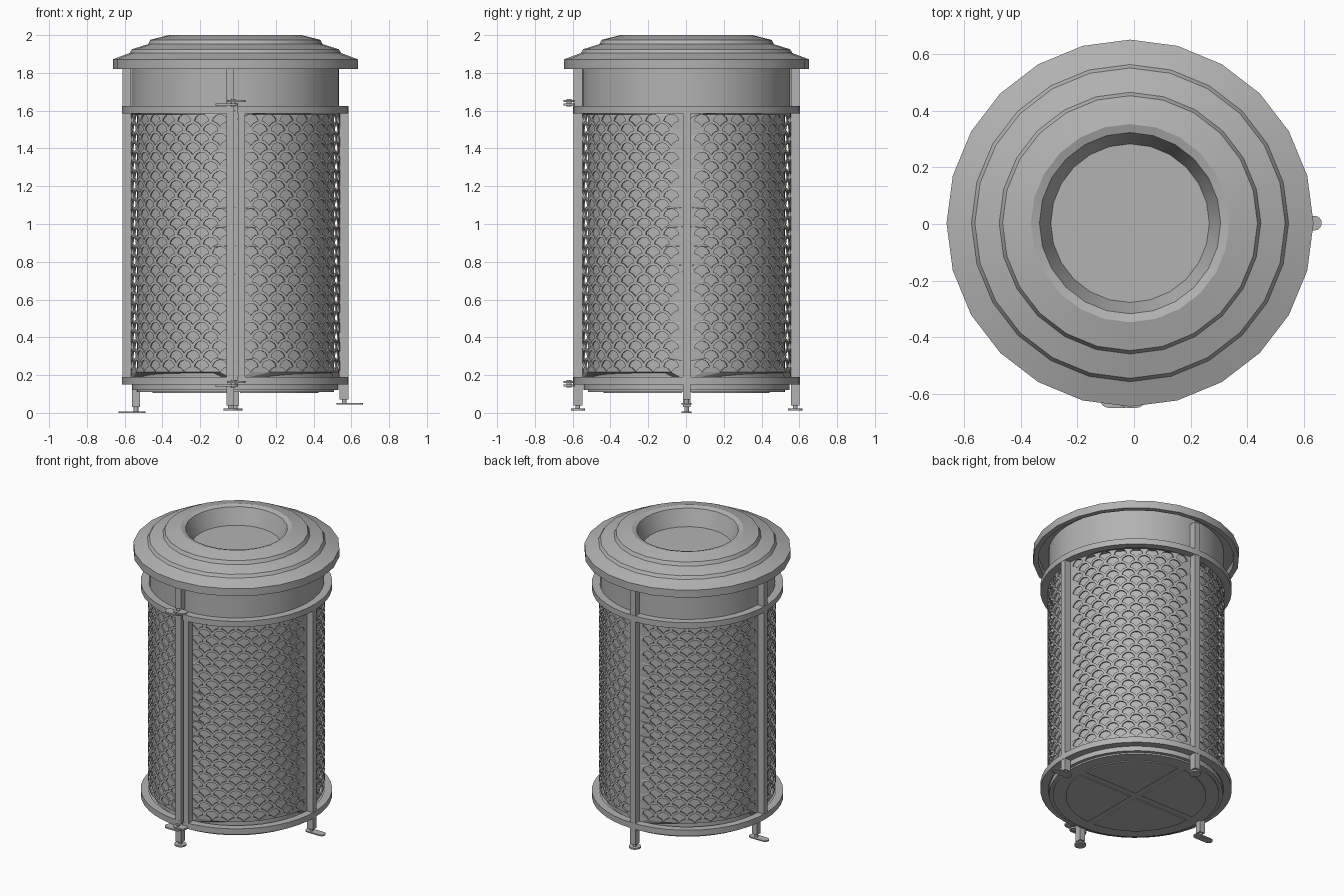
import bpy
import bmesh
from math import pi, sin, cos, radians, sqrt, atan2, asin

if "Cube" in bpy.data.objects:
    bpy.data.objects.remove(bpy.data.objects["Cube"], do_unlink=True)

CX, CY = -0.014, 0.003          # axis of the round body

steel = bpy.data.materials.new("grey_steel")
GREY = (0.45, 0.45, 0.45, 1)
steel.diffuse_color = GREY
steel.use_nodes = True
steel.node_tree.nodes["Principled BSDF"].inputs["Base Color"].default_value = GREY


def add_object(name, mesh, location=(0, 0, 0), turn=0, smooth=False):
    mesh.materials.clear()
    mesh.materials.append(steel)
    obj = bpy.data.objects.new(name, mesh)
    obj.location = location
    obj.rotation_euler.z = turn
    bpy.context.collection.objects.link(obj)
    if smooth:
        bpy.ops.object.select_all(action="DESELECT")
        obj.select_set(True)
        bpy.context.view_layer.objects.active = obj
        bpy.ops.object.shade_smooth_by_angle(angle=radians(28))
    return obj


def finish(name, bm, **options):
    bmesh.ops.recalc_face_normals(bm, faces=bm.faces[:])
    mesh = bpy.data.meshes.new(name)
    bm.to_mesh(mesh)
    bm.free()
    return add_object(name, mesh, **options)


def lathe(name, profile, segments, closed=True, start=0, sweep=2 * pi):
    """Turn an (r, z) profile round the body axis; radius 0 ends make caps."""
    bm = bmesh.new()
    full = sweep > 2 * pi - 1e-6
    columns = []
    for i in range(segments if full else segments + 1):
        a = start + sweep * i / segments
        columns.append([bm.verts.new((r * cos(a), r * sin(a), z)) for r, z in profile])
    count = len(profile)
    for i in range(segments):
        a, b = columns[i], columns[(i + 1) % len(columns)]
        for j in range(count if closed else count - 1):
            k = (j + 1) % count
            bm.faces.new((a[j], b[j], b[k], a[k]))
    if not full:
        bm.faces.new(columns[0])
        bm.faces.new(columns[-1])
    bmesh.ops.remove_doubles(bm, verts=bm.verts[:], dist=1e-5)
    return finish(name, bm, location=(CX, CY, 0), smooth=True)


def prism(name, outline, z0, z1, **options):
    bm = bmesh.new()
    low = [bm.verts.new((x, y, z0)) for x, y in outline]
    high = [bm.verts.new((x, y, z1)) for x, y in outline]
    bm.faces.new(low)
    bm.faces.new(high)
    for i in range(len(low)):
        k = (i + 1) % len(low)
        bm.faces.new((low[i], low[k], high[k], high[i]))
    return finish(name, bm, **options)


def box(name, x0, x1, y0, y1, z0, z1):
    return prism(name, [(x0, y0), (x1, y0), (x1, y1), (x0, y1)], z0, z1)


def arc(cx, cy, r, a0, a1, n):
    return [(cx + r * cos(a0 + (a1 - a0) * i / n), cy + r * sin(a0 + (a1 - a0) * i / n))
            for i in range(n + 1)]


def capsule(x0, x1, y, r):
    return arc(x1, y, r, -pi / 2, pi / 2, 8) + arc(x0, y, r, pi / 2, 3 * pi / 2, 8)


def disc(name, x, y, r, z0, z1):
    return prism(name, arc(x, y, r, 0, 2 * pi * 11 / 12, 11), z0, z1, smooth=True)


# Stepped lid with a funnel opening
lathe("lid", [(0.615, 1.82), (0.648, 1.82), (0.648, 1.872), (0.56, 1.905), (0.548, 1.925),
              (0.462, 1.952), (0.45, 1.975), (0.35, 2.0), (0.32, 1.99), (0.28, 1.88),
              (0, 1.88), (0, 1.865), (0.615, 1.865)], 24)

# Inner bin and upper collar
lathe("inner_bin", [(0, 0.11), (0.522, 0.11), (0.522, 1.6), (0.55, 1.6), (0.55, 1.866),
                    (0, 1.866)], 48, closed=False)
lathe("base_lip", [(0.515, 0.12), (0.545, 0.12), (0.545, 0.155), (0.515, 0.155)], 48)

# Raised quarter plates under the base, leaving a cross between them
for q in range(4):
    edge = 0.025
    a = asin(edge / 0.44)
    prism("base_quarter_plate", [(edge, edge)] + arc(0, 0, 0.44, a, pi / 2 - a, 10),
          0.104, 0.112, location=(CX, CY, 0), turn=q * pi / 2)

# Hoops, split at the door gap on the front
for name, z in (("lower_hoop", 0.15), ("upper_hoop", 1.585)):
    lathe(name, [(0.55, z), (0.6, z), (0.6, z + 0.04), (0.55, z + 0.04)], 48,
          start=-pi / 2 + 0.015, sweep=2 * pi - 0.035)


# Pierced screen: fan-shaped holes laid out flat, then wrapped round the bin
RADIUS, PITCH, LOW, HIGH = 0.55, 0.1, 0.17, 1.6
WIDTH = RADIUS * pi / 2


def fan(cx, cz):
    top, side, h = 0.04, 0.056, PITCH / 2
    d = h * sqrt(2)
    along = (d * d + top * top - side * side) / (2 * d)
    across = sqrt(top * top - along * along)
    px, pz = (along + across) / sqrt(2), (across - along) / sqrt(2)
    tip = -h + sqrt(side * side - h * h)
    a = atan2(pz, px)
    points = arc(0, 0, top, a, pi - a, 9)
    b0, b1 = atan2(pz + h, h - px), atan2(tip + h, h)
    left = arc(-h, -h, side, b0, b1, 3)[1:]
    right = [(-x, z) for x, z in reversed(left[:-1])]
    return [(cx + x, cz + z) for x, z in points + left + right]


def outline_rect():
    n, m = 24, 28
    us = [WIDTH * i / n for i in range(n)]
    zs = [LOW + (HIGH - LOW) * i / m for i in range(m)]
    return ([(u, LOW) for u in us] + [(WIDTH, z) for z in zs]
            + [(WIDTH - u, HIGH) for u in us] + [(0, LOW + HIGH - z) for z in zs])


loops = [outline_rect()]
for row in range(27):
    columns = 8 - row % 2
    for c in range(columns):
        loops.append(fan(WIDTH / 2 + (c - (columns - 1) / 2) * PITCH, 1.54 - row * PITCH / 2))

curve = bpy.data.curves.new("screen_outline", "CURVE")
curve.dimensions = "2D"
curve.fill_mode = "BOTH"
curve.extrude = 0.004
for loop in loops:
    spline = curve.splines.new("POLY")
    spline.points.add(len(loop) - 1)
    for point, (u, z) in zip(spline.points, loop):
        point.co = (u, z, 0, 1)
    spline.use_cyclic_u = True
flat = bpy.data.objects.new("screen_outline", curve)
bpy.context.collection.objects.link(flat)
bpy.context.view_layer.update()
screen = bpy.data.meshes.new_from_object(
    flat.evaluated_get(bpy.context.evaluated_depsgraph_get()))
bpy.data.objects.remove(flat, do_unlink=True)
for v in screen.vertices:
    u, z, t = v.co
    v.co = ((RADIUS + t) * cos(u / RADIUS), (RADIUS + t) * sin(u / RADIUS), z)
bm = bmesh.new()
bm.from_mesh(screen)
bmesh.ops.remove_doubles(bm, verts=bm.verts[:], dist=1e-5)
bmesh.ops.recalc_face_normals(bm, faces=bm.faces[:])
bm.to_mesh(screen)
bm.free()
for q in range(4):
    add_object("pierced_screen", screen, (CX, CY, 0), q * pi / 2)

# Uprights: three reach the lid, the door side stops at the upper hoop
R0, R1, H = 0.552, 0.598, 0.02
box("front_post", -0.06, -0.02, CY - R1, CY - R0, 0.04, 1.82)
box("door_edge_post", 0.0, 0.037, CY - R1, CY - R0, 0.15, 1.625)
box("back_post", CX - H, CX + H, CY + R0, CY + R1, 0.04, 1.82)
box("right_post", CX - R1, CX - R0, CY - H, CY + H, 0.15, 1.82)
box("left_post", CX + R0, CX + R1, CY - H, CY + H, 0.07, 1.625)
box("right_leg", -0.56, -0.52, CY - H, CY + H, 0.03, 0.15)

# Levelling feet
for name, x, y, z in (("front_foot", -0.04, CY - 0.575, 0.012),
                      ("back_foot", CX, CY + 0.575, 0.012),
                      ("right_foot", -0.54, CY, 0.0),
                      ("left_foot", 0.562, CY, 0.045)):
    disc(name + "_stem", x, y, 0.012, z, z + 0.04)
    if name in ("right_foot", "left_foot"):
        shift = -0.022 if x < 0 else 0.03
        prism(name + "_plate", capsule(x + shift - 0.045, x + shift + 0.045, y, 0.026),
              z, z + 0.008)
    else:
        disc(name + "_pad", x, y, 0.038, z, z + 0.01)

# Door hinges: two lugs on a pin, at the top and bottom of the front post
for z in (0.14, 1.628):
    prism("post_hinge_lug", capsule(-0.09, -0.03, CY - 0.622, 0.03), z, z + 0.01)
    prism("door_hinge_lug", capsule(-0.025, 0.01, CY - 0.622, 0.03), z + 0.018, z + 0.028)
    disc("hinge_pin", -0.025, CY - 0.622, 0.013, z - 0.006, z + 0.034)
